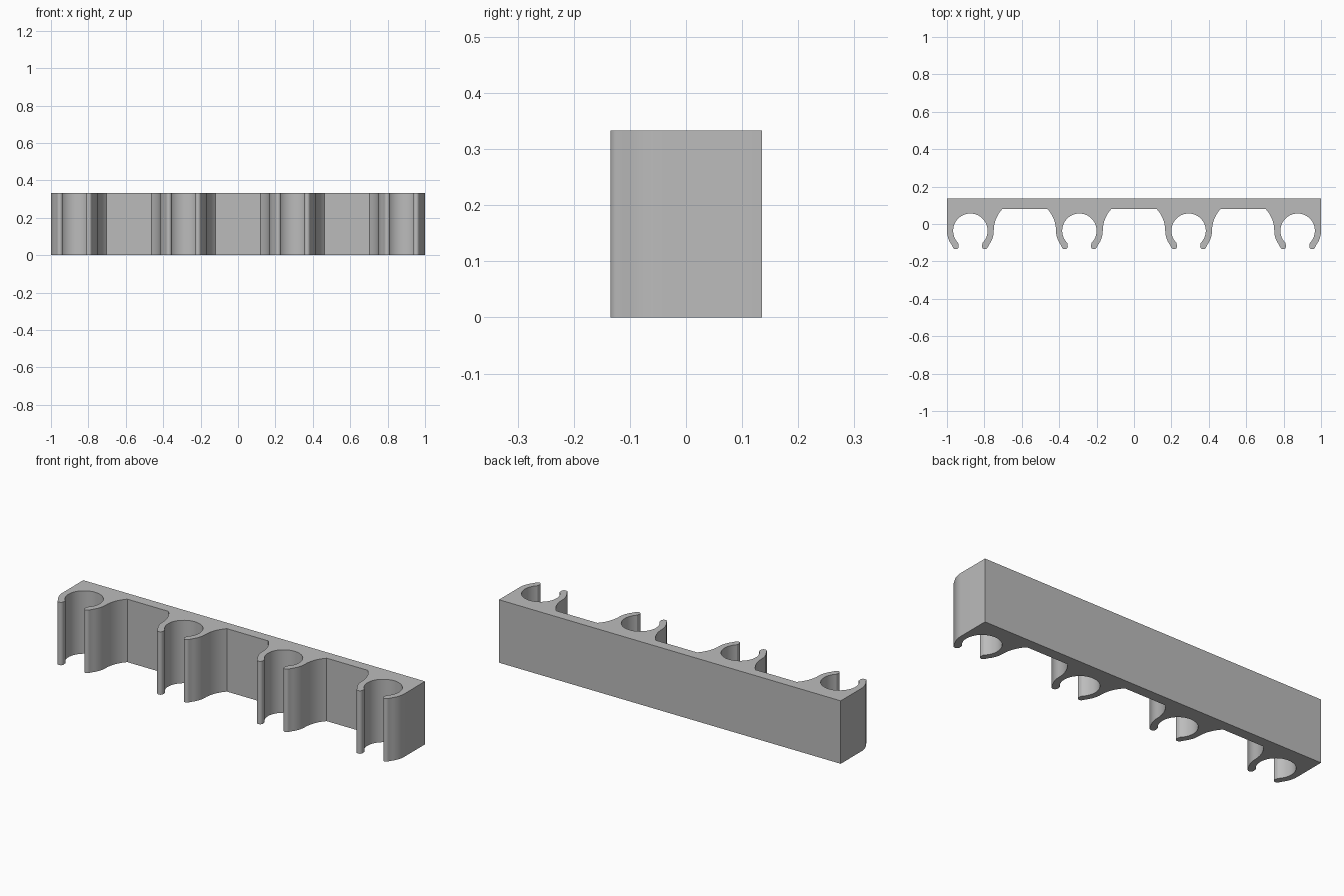
import bpy
import bmesh
from math import sin, cos, radians, asin

cube = bpy.data.objects.get("Cube")
if cube:
    bpy.data.objects.remove(cube, do_unlink=True)

HEIGHT = 0.333
BACK, PANEL = 0.135, 0.08          # rear and front of the mounting rail
CLIP_Y, BORE, OUTER = -0.036, 0.092, 0.125
CLIPS = [-0.875, -0.292, 0.292, 0.875]


def arc(cx, cy, r, start, end, steps):
    """Points along an arc, angles in degrees."""
    angles = [radians(start + (end - start) * i / steps) for i in range(steps + 1)]
    return [(cx + r * cos(a), cy + r * sin(a)) for a in angles]


def half_clip(with_fillet):
    """Right half of a clip: bore, rounded tip, outer wall, flare to the rail."""
    pts = arc(0, CLIP_Y, BORE, 90, -45, 24)
    pts += arc(0.078, -0.119, 0.016, 170, 345, 10)
    pts += arc(0, CLIP_Y, OUTER, -36, 0, 8)
    if with_fillet:
        rise, run = PANEL - CLIP_Y, 0.046
        r = (rise ** 2 + run ** 2) / (2 * run)
        sweep = asin(rise / r) * 180 / 3.14159265
        pts += arc(OUTER + r, CLIP_Y, r, 180, 180 - sweep, 10)[1:]
    return pts


# Rail and clips share one continuous outline
outline = []
for i, cx in enumerate(CLIPS):
    left = half_clip(i > 0)
    right = half_clip(i < len(CLIPS) - 1)
    outline += [(cx - x, y) for x, y in reversed(left)]
    outline += [(cx + x, y) for x, y in right[1:]]
outline += [(1, BACK), (-1, BACK)]

# Extrude the outline upward
bm = bmesh.new()
base = bm.faces.new([bm.verts.new((x, y, 0)) for x, y in outline])
result = bmesh.ops.extrude_face_region(bm, geom=[base], use_keep_orig=True)
top = [g for g in result["geom"] if isinstance(g, bmesh.types.BMVert)]
bmesh.ops.translate(bm, verts=top, vec=(0, 0, HEIGHT))
bmesh.ops.recalc_face_normals(bm, faces=bm.faces)

mesh = bpy.data.meshes.new("clip_rail")
bm.to_mesh(mesh)
bm.free()
rail = bpy.data.objects.new("clip_rail", mesh)
bpy.context.collection.objects.link(rail)

# Plain grey plastic
grey = bpy.data.materials.new("grey_plastic")
grey.use_nodes = True
colour = (0.5, 0.5, 0.5, 1)
grey.diffuse_color = colour
grey.node_tree.nodes["Principled BSDF"].inputs["Base Color"].default_value = colour
mesh.materials.append(grey)

# Smooth curved walls, crisp corners
bpy.ops.object.select_all(action="DESELECT")
rail.select_set(True)
bpy.context.view_layer.objects.active = rail
bpy.ops.object.shade_smooth_by_angle(angle=radians(30))
